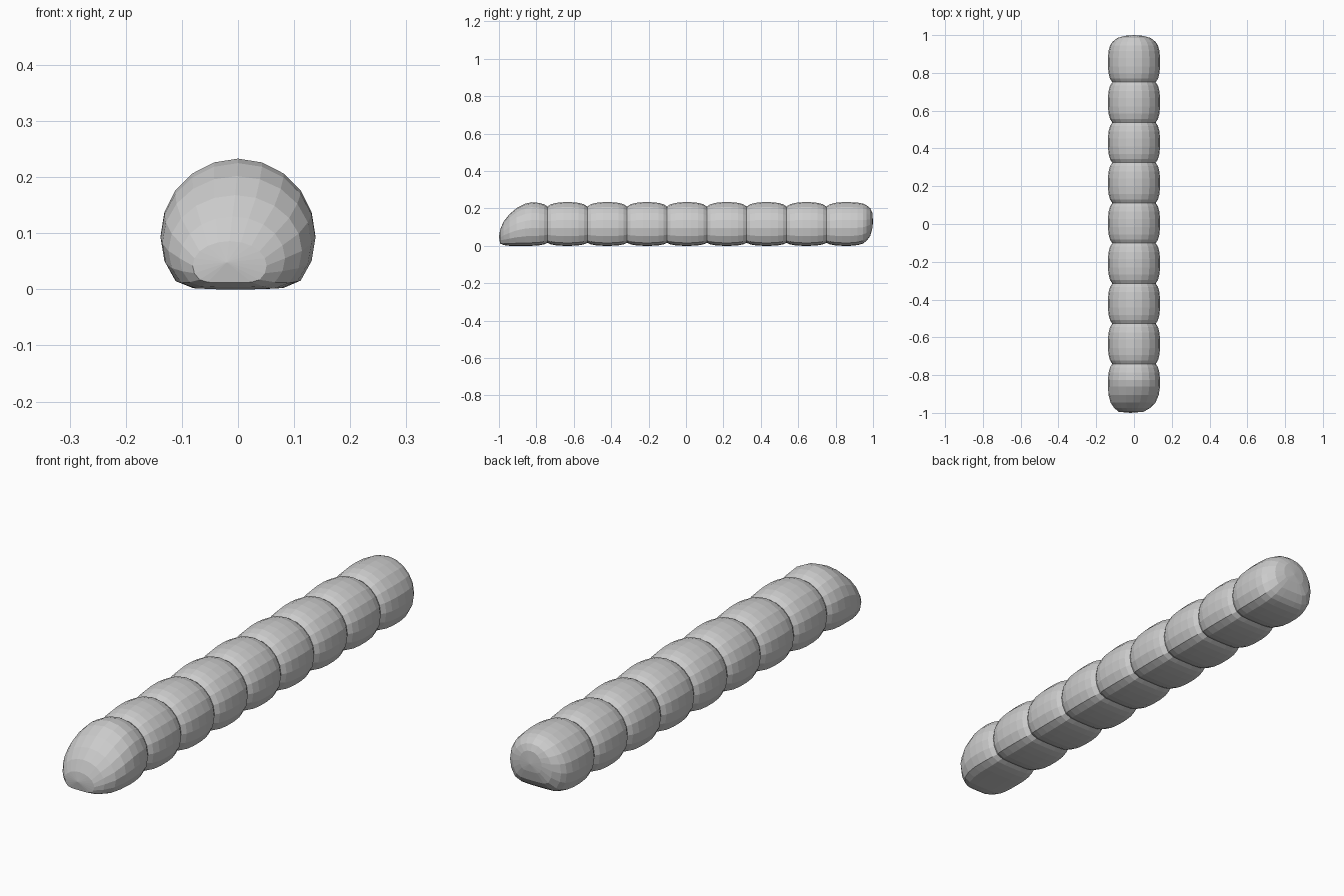
import bpy, bmesh, math

cube = bpy.data.objects.get("Cube")
if cube:
    bpy.data.objects.remove(cube, do_unlink=True)

SIDES = 20
RADIUS = 0.138
AXIS = 0.095      # height of the body's axis
PITCH = 0.213     # spacing of the segments
FLAT = 0.69       # how far the belly reaches below the axis, per radius

grey = bpy.data.materials.new("soft grey")
grey.use_nodes = True
grey.diffuse_color = (0.6, 0.6, 0.6, 1)
grey.node_tree.nodes["Principled BSDF"].inputs["Base Color"].default_value = (0.6, 0.6, 0.6, 1)


def belly(s):
    """Flatten the underside of a unit circle with a soft corner."""
    if s > -0.5:
        return s
    return -0.5 - (FLAT - 0.5) * math.tanh((-0.5 - s) * 4.5) / math.tanh(2.25)


def loft(name, rings, start, end):
    """Skin rings of (y, centre x, half width, bottom, top) and close with two poles."""
    bm = bmesh.new()
    loops = []
    for y, cx, half, bottom, top in rings:
        scale = (top - bottom) / (1 + FLAT)
        loop = []
        for i in range(SIDES):
            a = math.tau * i / SIDES
            z = bottom + scale * (FLAT + belly(math.cos(a)))
            loop.append(bm.verts.new((cx + half * math.sin(a), y, z)))
        loops.append(loop)
    first, last = bm.verts.new(start), bm.verts.new(end)
    for i in range(SIDES):
        j = (i + 1) % SIDES
        for a, b in zip(loops, loops[1:]):
            bm.faces.new((a[i], a[j], b[j], b[i]))
        bm.faces.new((first, loops[0][j], loops[0][i]))
        bm.faces.new((last, loops[-1][i], loops[-1][j]))
    bmesh.ops.recalc_face_normals(bm, faces=bm.faces)
    mesh = bpy.data.meshes.new(name)
    bm.to_mesh(mesh)
    bm.free()
    mesh.materials.append(grey)
    obj = bpy.data.objects.new(name, mesh)
    bpy.context.collection.objects.link(obj)


def round_ring(y, r, lift=0):
    return (y, 0, RADIUS * r, AXIS + lift - AXIS * r, AXIS + lift + RADIUS * r)


# Half profile of a segment: distance from its middle, relative radius
half = [(0.022, 1), (0.06, 0.975), (0.088, 0.92), (0.107, 0.83), (0.128, 0.64), (0.139, 0.36)]
profile = [(-d, r) for d, r in reversed(half)] + half

# Body segments, the last one being the tail with a slightly raised end
for n in range(8):
    y0 = -0.634 + PITCH * n
    tail = n == 7
    rings = [round_ring(y0 + d, r, 0.05 * (1 - r) if tail and d > 0 else 0) for d, r in profile]
    loft("tail" if tail else f"body_segment_{n + 1}", rings,
         (0, y0 - 0.143, AXIS), (0, y0 + 0.143, AXIS + (0.03 if tail else 0)))

# Head: a low, slightly skewed snout rising to the full body section
snout = [
    (-0.994, -0.015, 0.066, 0.012, 0.086),
    (-0.975, -0.010, 0.094, 0.004, 0.130),
    (-0.945, -0.005, 0.119, 0.000, 0.168),
    (-0.905, -0.002, 0.133, 0.000, 0.202),
    (-0.860, 0, 0.138, 0.000, 0.225),
]
back = [round_ring(-0.847 + d, r) for d, r in half]
loft("head", snout + back, (-0.02, -1.0, 0.048), (0, -0.704, AXIS))
